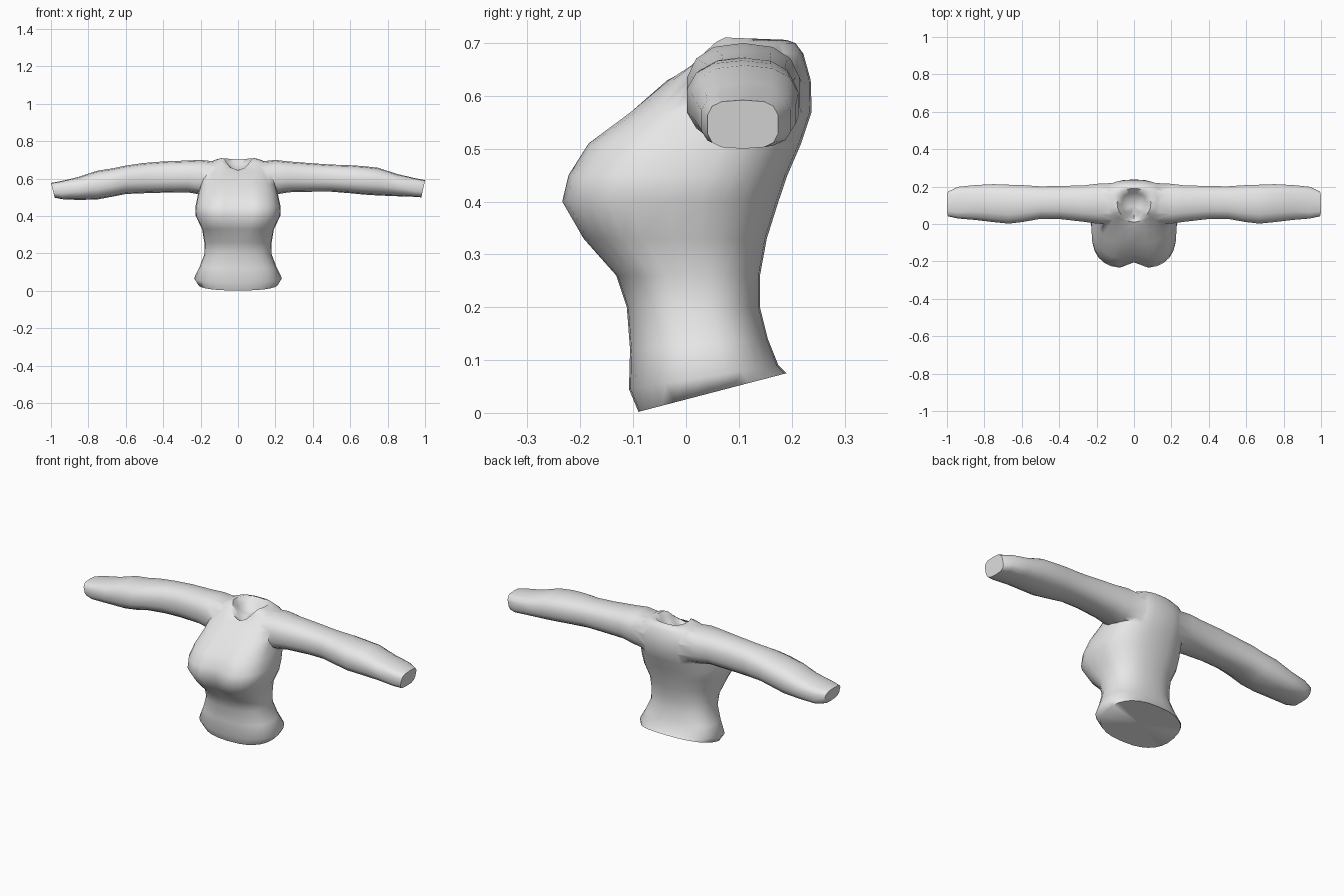
import bpy, bmesh, math
from mathutils import Vector

if "Cube" in bpy.data.objects:
    bpy.data.objects.remove(bpy.data.objects["Cube"])

cloth = bpy.data.materials.new("light grey cloth")
cloth.diffuse_color = (0.8, 0.8, 0.8, 1)
cloth.use_nodes = True
cloth.node_tree.nodes["Principled BSDF"].inputs["Base Color"].default_value = cloth.diffuse_color


def spow(v, e):
    return math.copysign(abs(v) ** e, v)


def loft(name, rings, cap_start=True, cap_end=True):
    """Skin a list of closed point rings."""
    bm = bmesh.new()
    loops = [[bm.verts.new(p) for p in r] for r in rings]
    n = len(loops[0])
    for a, b in zip(loops, loops[1:]):
        for i in range(n):
            j = (i + 1) % n
            bm.faces.new((a[i], a[j], b[j], b[i]))
    for loop, wanted in ((loops[0], cap_start), (loops[-1], cap_end)):
        if wanted:
            c = bm.verts.new(sum((v.co for v in loop), Vector()) / n)
            for i in range(n):
                bm.faces.new((loop[i], loop[(i + 1) % n], c))
    bmesh.ops.recalc_face_normals(bm, faces=bm.faces)
    me = bpy.data.meshes.new(name)
    bm.to_mesh(me)
    bm.free()
    me.materials.append(cloth)
    ob = bpy.data.objects.new(name, me)
    bpy.context.collection.objects.link(ob)
    return ob


# torso rows: front z, back z, half width, front y, back y, bust depth
TORSO = [
    (0.002, 0.075, 0.215, -0.09, 0.19, 0),
    (0.045, 0.09, 0.235, -0.108, 0.175, 0),
    (0.12, 0.14, 0.205, -0.106, 0.155, 0),
    (0.20, 0.20, 0.178, -0.112, 0.14, 0),
    (0.26, 0.26, 0.180, -0.132, 0.14, 0),
    (0.33, 0.33, 0.192, -0.20, 0.153, 0.02),
    (0.40, 0.40, 0.226, -0.24, 0.175, 0.035),
    (0.45, 0.45, 0.228, -0.228, 0.192, 0.035),
    (0.51, 0.51, 0.215, -0.19, 0.218, 0.025),
    (0.57, 0.57, 0.20, -0.108, 0.238, 0.01),
    (0.63, 0.63, 0.198, -0.035, 0.236, 0),
    (0.672, 0.68, 0.175, 0.00, 0.222, 0),
    (0.70, 0.70, 0.125, 0.025, 0.207, 0),
    (0.712, 0.706, 0.09, 0.035, 0.19, 0),
    (0.68, 0.68, 0.065, 0.05, 0.165, 0),
    (0.65, 0.65, 0.035, 0.06, 0.135, 0),
]
# neckline notch: drop and forward shift per row, from the shoulder upward
NOTCH = {11: (0.03, 0.0), 12: (0.055, -0.015), 13: (0.085, -0.02),
         14: (0.05, -0.01), 15: (0.02, 0.0)}


def torso_ring(k, row, n=28):
    zf, zb, w, yf, yb, bust = row
    pts = []
    for i in range(n):
        a = 2 * math.pi * i / n
        c, s = math.cos(a), math.sin(a)
        e = 0.72 if bust and s < 0 else 0.82
        x = w * spow(c, e)
        t = (spow(s, e) + 1) / 2
        y = yf + (yb - yf) * t
        z = zf + (zb - zf) * t
        if s < 0:
            # cleavage dip at the centre front
            y += bust * max(0, 1 - abs(x) / 0.09) ** 1.5
            if k in NOTCH:
                f = max(0, 1 - abs(c) / 0.9) * min(1, -s * 1.2)
                z -= NOTCH[k][0] * f
                y += NOTCH[k][1] * f
        pts.append(Vector((x, y, z)))
    return pts


torso = loft("torso", [torso_ring(k, r) for k, r in enumerate(TORSO)])

# sleeve stations: x, front y, back y; then bottom z and top z per side
STATIONS = [(0.10, 0.0, 0.222), (0.20, 0.0, 0.217), (0.27, 0.01, 0.208),
            (0.40, 0.025, 0.205), (0.50, 0.026, 0.203), (0.60, 0.008, 0.21),
            (0.67, 0.0, 0.212), (0.75, 0.008, 0.215), (0.85, 0.02, 0.21),
            (0.94, 0.028, 0.20), (0.99, 0.04, 0.175)]
HEIGHTS = {
    "left_sleeve": (-1, [(0.50, 0.69), (0.515, 0.70), (0.527, 0.697),
                         (0.525, 0.692), (0.522, 0.684), (0.518, 0.67),
                         (0.504, 0.655), (0.489, 0.643), (0.486, 0.61),
                         (0.49, 0.588), (0.498, 0.577)]),
    "right_sleeve": (1, [(0.50, 0.69), (0.515, 0.70), (0.527, 0.692),
                         (0.53, 0.682), (0.53, 0.675), (0.522, 0.672),
                         (0.515, 0.667), (0.51, 0.658), (0.506, 0.625),
                         (0.503, 0.604), (0.50, 0.592)]),
}


def sleeve_ring(side, station, height, k, n=14):
    x, yf, yb = station
    zl, zh = height
    e = 0.8 if k < 9 else 0.62
    pts = []
    for i in range(n):
        a = 2 * math.pi * (i + 0.5) / n
        u, v = spow(math.cos(a), e), spow(math.sin(a), e)
        # the cuff opening leans outward at the top
        lean = 0.01 * v if k == 10 else 0
        pts.append(Vector((side * (x + lean), (yf + yb) / 2 + u * (yb - yf) / 2,
                           (zl + zh) / 2 + v * (zh - zl) / 2)))
    return pts


# join the sleeves to the torso as one garment
bpy.context.view_layer.objects.active = torso
for name, (side, hs) in HEIGHTS.items():
    sleeve = loft(name, [sleeve_ring(side, s, h, k)
                         for k, (s, h) in enumerate(zip(STATIONS, hs))])
    mod = torso.modifiers.new(name, 'BOOLEAN')
    mod.operation = 'UNION'
    mod.solver = 'EXACT'
    mod.object = sleeve
    bpy.ops.object.modifier_apply(modifier=name)
    bpy.data.objects.remove(sleeve)

torso.name = "sweater"
torso.select_set(True)
bpy.ops.object.shade_smooth_by_angle(angle=math.radians(62))
